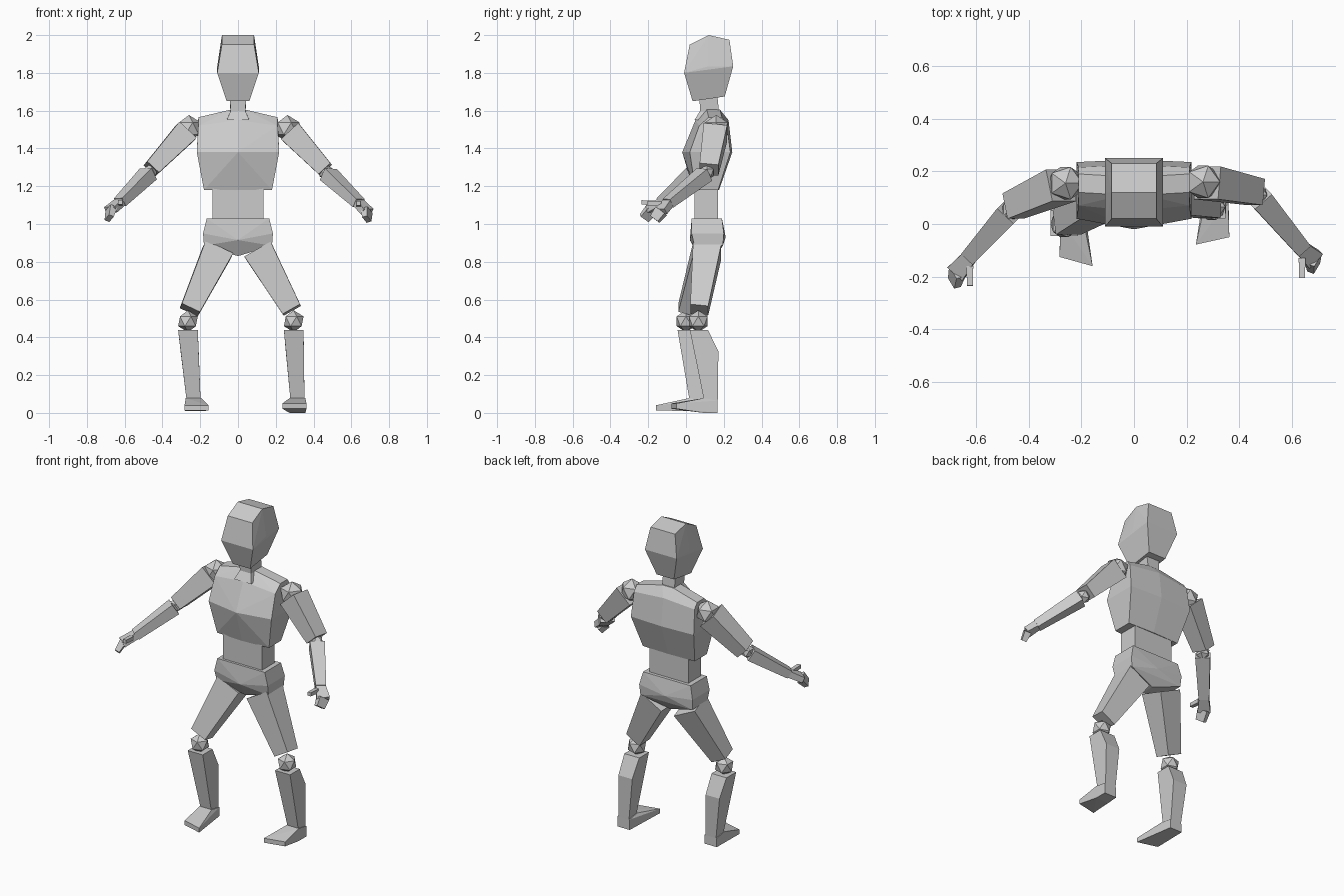
import bpy, bmesh, math
from mathutils import Vector

if "Cube" in bpy.data.objects:
    bpy.data.objects.remove(bpy.data.objects["Cube"])

grey = bpy.data.materials.new("light_grey")
grey.diffuse_color = (0.6, 0.6, 0.6, 1)
grey.use_nodes = True
grey.node_tree.nodes["Principled BSDF"].inputs["Base Color"].default_value = grey.diffuse_color


def finish(name, bm):
    bmesh.ops.recalc_face_normals(bm, faces=bm.faces)
    me = bpy.data.meshes.new(name)
    bm.to_mesh(me)
    bm.free()
    me.materials.append(grey)
    bpy.context.collection.objects.link(bpy.data.objects.new(name, me))


def hull(name, pts):
    """Faceted convex block through the given corners."""
    bm = bmesh.new()
    for p in pts:
        bm.verts.new(p)
    bmesh.ops.convex_hull(bm, input=bm.verts[:])
    bmesh.ops.dissolve_limit(bm, angle_limit=math.radians(2), verts=bm.verts[:], edges=bm.edges[:])
    finish(name, bm)


def sym(pts):
    return [(s * x, y, z) for x, y, z in pts for s in ((1, -1) if x else (1,))]


def limb(name, start, end, size0, size1, hint=(0, -1, 0)):
    """Tapered box from start to end; sizes are (width, depth along hint)."""
    a, b = Vector(start), Vector(end)
    u = (b - a).cross(Vector(hint)).normalized()
    v = u.cross(b - a).normalized()
    hull(name, [p + u * i * s[0] / 2 + v * j * s[1] / 2
                for p, s in ((a, size0), (b, size1)) for i in (-1, 1) for j in (-1, 1)])


def joint(name, centre, r):
    bm = bmesh.new()
    bmesh.ops.create_icosphere(bm, subdivisions=1, radius=r)
    bmesh.ops.translate(bm, verts=bm.verts, vec=centre)
    finish(name, bm)


# Head and neck
hull("head", sym([
    (.06, .035, 1.65), (.06, .205, 1.675),
    (.11, -.01, 1.80), (.11, .12, 1.835), (.11, .25, 1.835),
    (.085, .02, 1.95), (.085, .12, 2.0), (.085, .23, 1.975)]))
hull("neck", sym([(.045, .07, 1.69), (.045, .165, 1.69), (.038, .075, 1.59), (.04, .175, 1.59)]))
hull("neck_base", sym([(.038, .075, 1.60), (.04, .175, 1.60), (.06, .045, 1.55), (.06, .18, 1.55)]))

# Torso
hull("chest", sym([
    (.18, .05, 1.18), (.18, .17, 1.18), (0, .04, 1.18), (0, .175, 1.18),
    (.218, .02, 1.38), (.218, .235, 1.38), (0, -.02, 1.38), (0, .245, 1.38),
    (.21, .07, 1.52), (.21, .215, 1.53), (0, .05, 1.55), (0, .225, 1.55),
    (.21, .12, 1.565), (.21, .19, 1.565), (.04, .11, 1.605), (.04, .18, 1.605)]))
hull("waist", sym([(.135, y, z) for y in (.045, .17) for z in (1.0, 1.2)]))
hull("pelvis", sym([
    (.165, .03, 1.03), (.165, .19, 1.03),
    (.185, .03, .95), (.185, .2, .95), (0, .02, .915), (0, .21, .93),
    (.18, .045, .885), (.18, .195, .885), (0, .07, .83), (0, .16, .83)]))

# Legs: side, hip x/y, knee, shin rectangles, foot
for side, s, knee, ankle, toe_in, toe_out, lift in (
        ("right", -1, (-.265, .0, .485), (-.235, .055), (-.157, -.16), (-.283, -.125), 0),
        ("left", 1, (.295, .065, .485), (.315, .132), (.235, -.078), (.362, -.05), .02)):
    kx, ky, kz = knee
    limb(side + "_thigh", (s * .107, .112, .86), (kx - s * .01, ky + .005, .545),
         (.16, .15), (.105, .095))
    joint(side + "_knee", knee, .058)
    ax, ay = ankle
    rings = ((kx, ky + .003, .44, .052, .048),
             (kx + (ax - kx) * .3, ky + (ay - ky) * .35 + .025, .325, .048, .058),
             (ax, ay, .065, .037, .036))
    hull(side + "_shin", [(x + i * w, y + j * d, z)
                          for x, y, z, w, d in rings for i in (-1, 1) for j in (-1, 1)])
    base = .01 - lift / 2
    pts = [(ax + i * .042, ay + y, z)
           for i in (-1, 1) for y, z in ((.036, base), (.036, .065), (-.04, .078), (-.04, base))]
    pts += [(x, y, z) for x, y in (toe_in, toe_out) for z in (.012 + lift / 2, .04 + lift / 2)]
    hull(side + "_foot", pts)

# Arms: joints listed from shoulder to fingertips
for side, s, shoulder, elbow, wrist, knuckle, tip in (
        ("right", -1, (-.26, .155, 1.505), (-.465, .055, 1.275), (-.625, -.125, 1.115),
         (-.675, -.185, 1.075), (-.682, -.222, 1.03)),
        ("left", 1, (.262, .16, 1.505), (.468, .11, 1.272), (.64, -.095, 1.11),
         (.685, -.135, 1.065), (.682, -.165, 1.025))):
    sh, el, wr, kn, tp = map(Vector, (shoulder, elbow, wrist, knuckle, tip))
    joint(side + "_shoulder", sh, .072)
    limb(side + "_upper_arm", sh.lerp(el, .08), el.lerp(sh, .03) + Vector((0, .01, .01)),
         (.125, .125), (.085, .1))
    joint(side + "_elbow", el, .042)
    limb(side + "_forearm", el.lerp(wr, .06), wr, (.072, .085), (.05, .06), (-s, -1, 0))
    limb(side + "_palm", wr.lerp(kn, -.1), kn, (.04, .055), (.035, .075), (-s, -1, 0))
    limb(side + "_fingers", kn.lerp(wr, .1), tp, (.065, .04), (.055, .028), (s, -.6, 0))
    thumb = wr + Vector((-s * .002, -.035, -.005))
    limb(side + "_thumb", thumb, thumb + Vector((0, -.075, .005)), (.026, .026), (.022, .022), (0, 0, 1))
